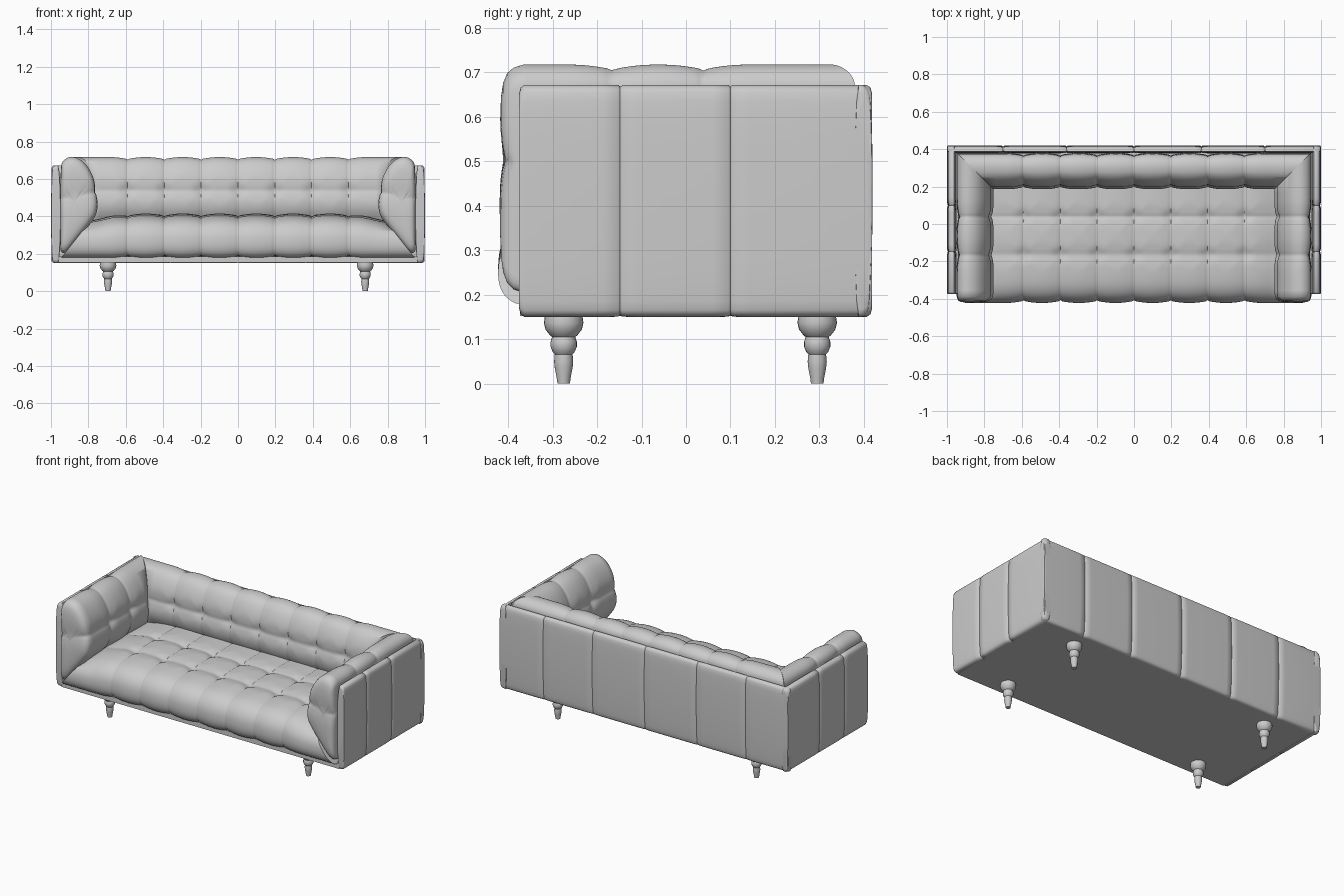
import bpy, bmesh, math
from mathutils import Vector

if "Cube" in bpy.data.objects:
    bpy.data.objects.remove(bpy.data.objects["Cube"])


def finish(obj, angle=40, mirror=False):
    bpy.context.collection.objects.link(obj)
    if mirror:
        obj.modifiers.new("Mirror", 'MIRROR').use_mirror_merge = False
    bpy.ops.object.select_all(action='DESELECT')
    obj.select_set(True)
    bpy.context.view_layer.objects.active = obj
    bpy.ops.object.shade_smooth_by_angle(angle=math.radians(angle))


def smooth_profile(points, step, rounds=3):
    """Cut the corners of a closed outline, then resample it evenly."""
    p = [Vector(q) for q in points]
    for _ in range(rounds):
        p = [q for i, a in enumerate(p)
             for q in (a.lerp(p[(i + 1) % len(p)], .25), a.lerp(p[(i + 1) % len(p)], .75))]
    out = []
    for i, a in enumerate(p):
        b = p[(i + 1) % len(p)]
        n = max(1, round((b - a).length / step))
        out += [a.lerp(b, k / n) for k in range(n)]
    return out


def sweep(name, points, stations, place, dent, step=.01, mirror=False, rounds=3):
    """Sweep an outline through (position, scale) stations, pushed in by dent()."""
    prof = smooth_profile(points, step, rounds)
    n = len(prof)
    area = sum(prof[i - 1].cross(prof[i]) for i in range(n))
    sign = 1 if area > 0 else -1
    mid = Vector((sum(p[i] for p in prof) / n for i in (0, 1)))
    bm = bmesh.new()
    rings = []
    for s, k in stations:
        ring = []
        for i, p in enumerate(prof):
            t = (prof[(i + 1) % n] - prof[i - 1]).normalized()
            q = p - Vector((t.y, -t.x)) * sign * dent(p.x, p.y, s)
            q = mid + (q - mid) * k
            ring.append(bm.verts.new(place(q.x, q.y, s)))
        rings.append(ring)
    for a, b in zip(rings, rings[1:]):
        for i in range(n):
            bm.faces.new((a[i - 1], a[i], b[i], b[i - 1]))
    bm.faces.new(rings[0])
    bm.faces.new(rings[-1])
    bmesh.ops.recalc_face_normals(bm, faces=bm.faces)
    me = bpy.data.meshes.new(name)
    bm.to_mesh(me)
    bm.free()
    finish(bpy.data.objects.new(name, me), 60, mirror)


def groove(d):
    return .007 * math.exp(-d / .007) + .008 * math.exp(-(d / .05) ** 2)


def tuft(d1, d2):
    """Depth from the nearest long seam and cross seam, with a button where they meet."""
    return max(groove(d1), groove(d2)) + .014 * math.exp(-(d1 * d1 + d2 * d2) / .0012) - .005


def near(v, seams):
    return min(abs(v - s) for s in seams)


COLS = [i * .197 for i in range(-3, 4)]
ROWS = (-.165, .04)
WIDE = [(-2, 1)] + [(i * .00985, 1) for i in range(-75, 76)] + [(2, 1)]


# seat cushion, mitred against the arms
def seat_place(y, z, s):
    fall = max(0, min(1, (abs(s) - .55) / .22))
    z -= .035 * fall * fall * max(0, z - .18) / .22
    x = s if abs(s) < 1 else math.copysign(.945 - (z - .18) * .8, s)
    return x, y, z


def seat_dent(y, z, s):
    return tuft(near(s, COLS), near(y, ROWS) if z > .34 else 1)


sweep("seat_cushion",
      [(-.365, .175), (-.405, .2), (-.42, .25), (-.412, .32), (-.37, .372), (-.29, .398),
       (-.1, .408), (.1, .41), (.3, .41), (.3, .175)], WIDE, seat_place, seat_dent)


# back cushion, mitred at the corners
def back_place(y, z, s):
    return (s if abs(s) < 1 else math.copysign(.565 + y, s)), y, z


def back_dent(y, z, s):
    return tuft(near(s, COLS), abs(z - .54) if y < .28 else 1)


sweep("back_cushion",
      [(.375, .3), (.375, .66), (.355, .7), (.31, .716), (.25, .7), (.208, .63), (.192, .54),
       (.188, .46), (.21, .4), (.28, .3)], WIDE, back_place, back_dent)


# arm cushions, rounded at the front
def arm_seam(x, z):
    return abs(z - .53 + (x - .77) * .2)


def arm_place(x, z, s):
    if s > 1:
        return x, x - .565, z
    return x, s + (groove(arm_seam(x, z)) if s < -.39 else 0), z


def arm_dent(x, z, s):
    return tuft(near(s, ROWS), arm_seam(x, z) if x < .87 else 1)


front = [(-.419, .1), (-.419, .3), (-.418, .5), (-.416, .7), (-.411, .83), (-.402, .92), (-.388, .97)]
sweep("arm_cushion",
      [(.945, .18), (.945, .3), (.945, .66), (.93, .7), (.885, .718), (.825, .69), (.775, .61),
       (.752, .51), (.756, .43), (.778, .382), (.85, .295)],
      front + [(-.365 + i * .00985, 1) for i in range(55)] + [(2, 1)],
      arm_place, arm_dent, mirror=True)


# upholstered outer shell panels
def panel_stations(a, b, seams):
    st = [(a, .93), (a + .003, .975), (a + .012, 1)]
    for s in seams:
        st += [(s + d, 1) for d in (-.04, -.005, 0, .005, .04)]
    return st + [(b - .012, 1), (b - .003, .975), (b, .93)]


def panel_dent(seams):
    return lambda a, b, s: (.006 if near(s, seams) < .002 else
                            .001 if near(s, seams) < .008 else 0)


SIDE = (-.148, .1)
REAR = (-.7, -.36, 0, .36, .7)
sweep("side_panel",
      [(.948, .15), (.985, .15), (.997, .175), (1, .4), (.997, .645), (.985, .672), (.948, .672)],
      panel_stations(-.375, .418, SIDE), lambda x, z, s: (x, s, z), panel_dent(SIDE), .02, True, 2)
sweep("back_panel",
      [(.378, .15), (.404, .15), (.414, .175), (.421, .4), (.417, .645), (.405, .672), (.378, .672)],
      panel_stations(-.998, .998, REAR), lambda y, z, s: (s, y, z), panel_dent(REAR), .02, False, 2)

# base rail under the seat
sweep("base_rail", [(-.373, .152), (-.373, .184), (.39, .184), (.39, .152)],
      [(s, 1) for s in (-.96, -.36, 0, .36, .96)], lambda y, z, s: (s, y, z),
      lambda a, b, s: 0, .5, False, 0)

# turned legs
LEG = [(0, 0), (.014, 0), (.016, .015), (.02, .035), (.0215, .05), (.02, .066), (.025, .072),
       (.0295, .083), (.0295, .094), (.026, .105), (.031, .109), (.041, .122), (.0445, .137),
       (.042, .153), (0, .153)]
for lx, side in ((-.695, "left"), (.68, "right")):
    for ly, end in ((-.275, "front"), (.295, "back")):
        bm = bmesh.new()
        vs = [bm.verts.new((r, 0, z)) for r, z in LEG]
        es = [bm.edges.new(e) for e in zip(vs, vs[1:])]
        bmesh.ops.spin(bm, geom=vs + es, cent=(0, 0, 0), axis=(0, 0, 1),
                       angle=2 * math.pi, steps=24)
        bmesh.ops.remove_doubles(bm, verts=bm.verts, dist=.0001)
        bmesh.ops.recalc_face_normals(bm, faces=bm.faces)
        me = bpy.data.meshes.new(f"{end}_{side}_leg")
        bm.to_mesh(me)
        bm.free()
        leg = bpy.data.objects.new(f"{end}_{side}_leg", me)
        leg.location = (lx, ly, 0)
        finish(leg)
